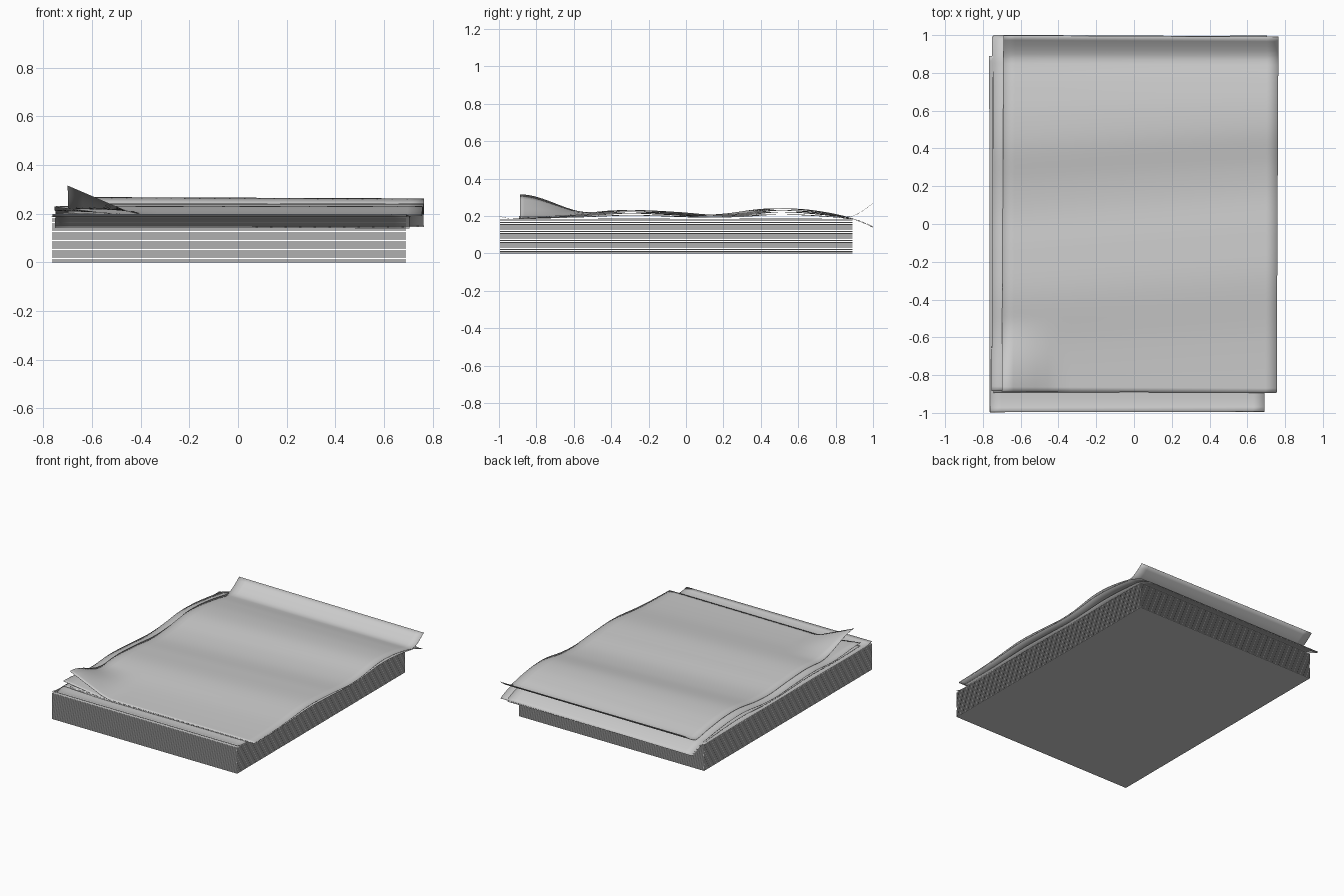
import bpy, bmesh, math

if "Cube" in bpy.data.objects:
    bpy.data.objects.remove(bpy.data.objects["Cube"])

W, L = 1.455, 1.885      # sheet width and length
STACK_TOP = 0.185


def smooth_profile(points, t):
    """Cubic Hermite interpolation through (t, value) points."""
    t = max(points[0][0], min(points[-1][0], t))
    n = len(points)

    def slope(i):
        a, b = points[max(i - 1, 0)], points[min(i + 1, n - 1)]
        return (b[1] - a[1]) / (b[0] - a[0])

    for i in range(n - 1):
        (x0, y0), (x1, y1) = points[i], points[i + 1]
        if t <= x1:
            h = x1 - x0
            u = (t - x0) / h
            return ((2*u**3 - 3*u**2 + 1) * y0 + (u**3 - 2*u**2 + u) * h * slope(i)
                    + (3*u**2 - 2*u**3) * y1 + (u**3 - u**2) * h * slope(i + 1))


# Height of the wavy paper along its length
WAVE = [(-0.90, 0), (-0.75, .004), (-0.60, .012), (-0.33, .036), (-0.1, .027),
        (0.1, .012), (0.25, .018), (0.45, .044), (0.6, .042), (0.75, .023),
        (0.88, 0), (1.0, 0)]


def sheet(name, cx, cy, rot, base, wave=1.0, curl=0.0, corner=0.0, lip=0.0):
    bm = bmesh.new()
    nx, ny = 24, 76
    grid = []
    for j in range(ny + 1):
        row = []
        for i in range(nx + 1):
            lx, ly = (i / nx - .5) * W, (j / ny - .5) * L
            x = cx + lx * math.cos(rot) - ly * math.sin(rot)
            y = cy + lx * math.sin(rot) + ly * math.cos(rot)
            # waves run slightly diagonally, fading out at both ends
            skew = 0.07 * x * max(0, 1 - (y / 0.9) ** 2)
            z = base + wave * smooth_profile(WAVE, y - skew)
            # back edge curl
            t = max(0, (y - 0.87) / 0.12)
            z += curl * t ** 1.4
            # lifted front left corner
            u = max(0, 1 - (lx + W/2) / 0.28)
            v = max(0, 1 - (ly + L/2) / 0.40)
            z += corner * u * (v * v * (3 - 2 * v))
            # raised front edge
            z += lip * max(0, (-0.92 - y) / 0.08) ** 2
            row.append(bm.verts.new((x, y, z)))
        grid.append(row)
    for j in range(ny):
        for i in range(nx):
            bm.faces.new((grid[j][i], grid[j][i+1], grid[j+1][i+1], grid[j+1][i]))
    me = bpy.data.meshes.new(name)
    bm.to_mesh(me)
    bm.free()
    for p in me.polygons:
        p.use_smooth = True
    ob = bpy.data.objects.new(name, me)
    bpy.context.collection.objects.link(ob)
    mod = ob.modifiers.new("paper_thickness", 'SOLIDIFY')
    mod.thickness = 0.0012
    bpy.context.view_layer.objects.active = ob
    ob.select_set(True)
    bpy.ops.object.shade_smooth_by_angle(angle=math.radians(40))
    ob.select_set(False)
    return ob


# Flat ream of separate thin sheets
COUNT = 50
pitch = STACK_TOP / COUNT
thick = pitch * 0.5
bpy.ops.mesh.primitive_cube_add(size=1, location=(-0.0375, -0.0525, thick / 2))
ream = bpy.context.object
ream.name = "paper_stack"
ream.scale = (W, L, thick)
bpy.ops.object.transform_apply(location=False, rotation=False, scale=True)
arr = ream.modifiers.new("sheets", 'ARRAY')
arr.count = COUNT
arr.use_relative_offset = False
arr.use_constant_offset = True
arr.constant_offset_displace = (0, 0, pitch)
ream.select_set(False)

# Loose sheet lying on the stack with a slightly raised front edge
sheet("stack_top_sheet", -0.0375, -0.0525, 0.002, 0.1865, wave=0.06, lip=0.014)

# Wavy sheets whose back edges droop over the stack
sheet("drooping_sheet_low", -0.02, 0.052, 0.004, 0.1885, 0.45, curl=-0.044, corner=0.012)
sheet("drooping_sheet_middle", 0.032, 0.052, -0.004, 0.1905, 0.7, curl=-0.044, corner=0.014)
sheet("drooping_sheet_high", -0.022, 0.055, -0.005, 0.1925, 0.85, curl=-0.043, corner=0.037)

# Top sheet with its back edge curling up and its front left corner lifted
sheet("curled_top_sheet", 0.0325, 0.052, -0.005, 0.195, 1.0, curl=0.067, corner=0.12)
